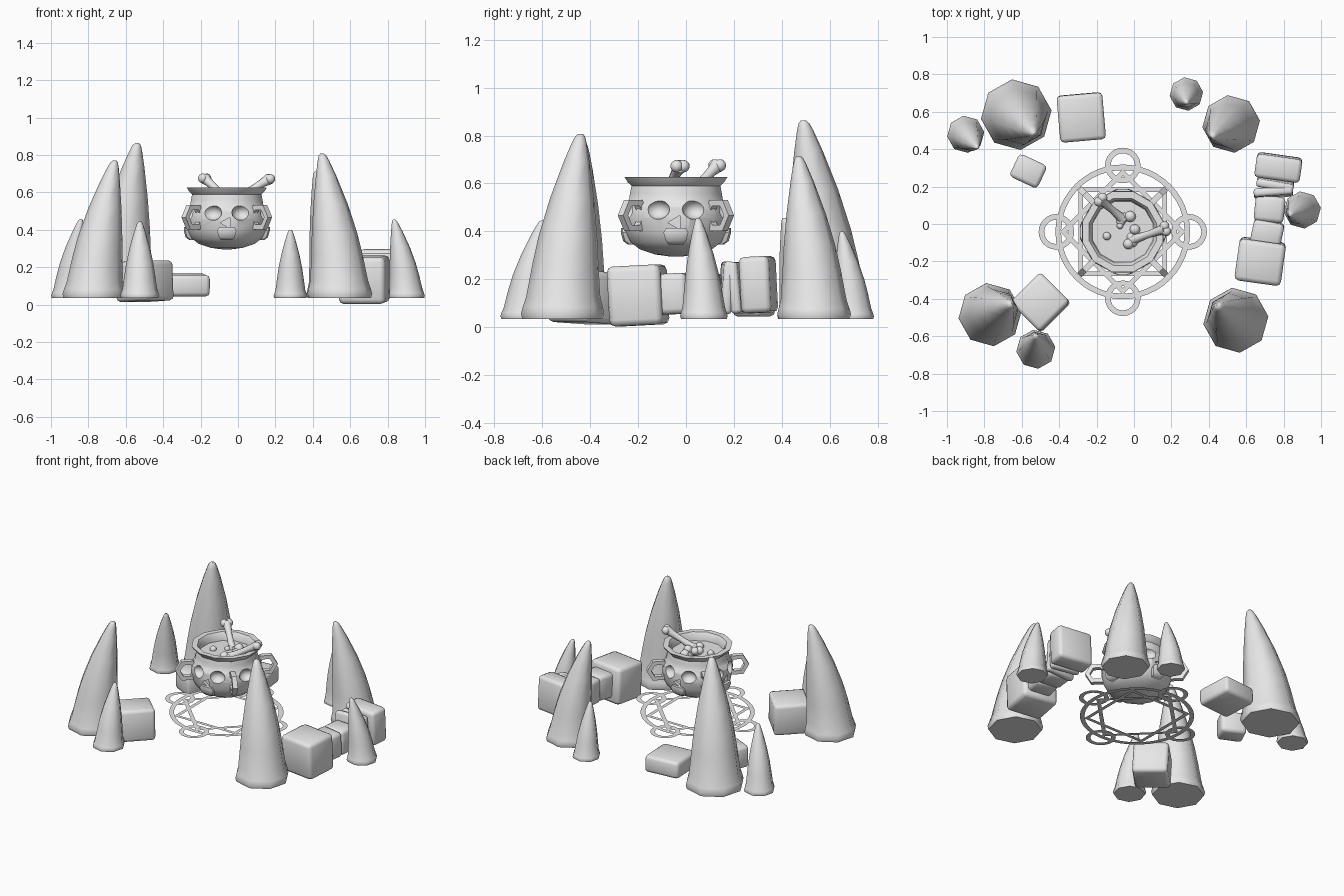
import bpy, bmesh, math
from mathutils import Vector, Matrix

if "Cube" in bpy.data.objects:
    bpy.data.objects.remove(bpy.data.objects["Cube"])

stone = bpy.data.materials.new("grey_stone")
stone.diffuse_color = (0.8, 0.8, 0.8, 1)
stone.use_nodes = True
stone.node_tree.nodes["Principled BSDF"].inputs["Base Color"].default_value = stone.diffuse_color
CX, CY = -0.06, -0.042  # cauldron axis
FLOOR = 0.152           # height of the flat circle


def smooth(ob, angle):
    bpy.ops.object.select_all(action='DESELECT')
    ob.select_set(True)
    bpy.context.view_layer.objects.active = ob
    bpy.ops.object.shade_smooth_by_angle(angle=math.radians(angle))


def finish(bm, name, angle=35):
    bmesh.ops.recalc_face_normals(bm, faces=bm.faces)
    me = bpy.data.meshes.new(name)
    bm.to_mesh(me)
    bm.free()
    me.materials.append(stone)
    ob = bpy.data.objects.new(name, me)
    bpy.context.collection.objects.link(ob)
    smooth(ob, angle)
    return ob


def loft(bm, rings):
    """Skin a list of equal-length point loops and cap both ends."""
    loops = [[bm.verts.new(p) for p in ring] for ring in rings]
    n = len(loops[0])
    for a, b in zip(loops, loops[1:]):
        for i in range(n):
            j = (i + 1) % n
            bm.faces.new((a[i], a[j], b[j], b[i]))
    bm.faces.new(loops[0][::-1])
    bm.faces.new(loops[-1])


def circle(x, y, z, r, n, turn=0.0):
    return [(x + r * math.cos(turn + math.tau * i / n),
             y + r * math.sin(turn + math.tau * i / n), z) for i in range(n)]


# Curved standing stones: eight sides, leaning to their tips
SPIKE = [(0, .96), (.03, 1), (.065, .96), (.12, .89), (.3, .79), (.45, .70),
         (.65, .53), (.85, .31), (.95, .18), (.985, .12), (1, .06)]


def spike(name, x, y, r, tx, ty, top):
    bm = bmesh.new()
    rings = []
    for t, k in SPIKE:
        lean = t ** 1.5
        rings.append(circle(x + (tx - x) * lean, y + (ty - y) * lean,
                            .035 + (top - .035) * t, r * k, 8, .12))
    loft(bm, rings)
    finish(bm, name, 55)


spike("tall_spike_back_left", -.63, .585, .19, -.54, .49, .863)
spike("small_spike_back_left", -.90, .48, .10, -.84, .41, .457)
spike("tall_spike_front_left", -.77, -.485, .17, -.66, -.43, .77)
spike("small_spike_front_left", -.525, -.67, .105, -.525, -.60, .445)
spike("tall_spike_front_right", .545, -.515, .175, .45, -.44, .807)
spike("tall_spike_back_right", .52, .535, .155, .42, .47, .713)
spike("small_spike_back", .28, .695, .09, .28, .65, .40)
spike("small_spike_right", .90, .075, .10, .835, .05, .455)


# Rounded stone blocks
def block(name, loc, size, turn=0, tilt=0, bevel=.022):
    bm = bmesh.new()
    bmesh.ops.create_cube(bm, size=1)
    bmesh.ops.scale(bm, vec=size, verts=bm.verts)
    bmesh.ops.bevel(bm, geom=bm.edges[:], offset=bevel, segments=2,
                    profile=.5, affect='EDGES')
    m = (Matrix.Translation(loc) @ Matrix.Rotation(math.radians(turn), 4, 'Z')
         @ Matrix.Rotation(math.radians(tilt), 4, 'X'))
    bmesh.ops.transform(bm, matrix=m, verts=bm.verts)
    return finish(bm, name, 50)


block("slab_back_left", (-.282, .57, .105), (.245, .25, .115), 5, 2)
block("block_left", (-.565, .283, .12), (.165, .135, .15), -25)
block("block_front_left", (-.50, -.42, .125), (.23, .225, .215), 45, -3)
block("wall_block_back", (.772, .302, .178), (.245, .127, .235), -8, 3)
block("wall_slab_outer", (.755, .215, .165), (.20, .045, .215), -10, 6, .015)
block("wall_slab_inner", (.745, .168, .165), (.21, .045, .22), 4, -4, .015)
block("wall_block_middle", (.725, .08, .14), (.16, .14, .17), -6)
block("wall_block_near", (.712, -.05, .14), (.165, .135, .17), -12, 3)
block("wall_block_front", (.675, -.2, .133), (.25, .225, .25), -8, 3, .025)


# Flat magic circle hovering under the cauldron
def flat_ring(name, x, y, outer, inner, n, turn=0.0):
    bm = bmesh.new()
    a = [bm.verts.new(p) for p in circle(x, y, FLOOR, outer, n, turn)]
    b = [bm.verts.new(p) for p in circle(x, y, FLOOR, inner, n, turn)]
    for i in range(n):
        j = (i + 1) % n
        bm.faces.new((a[i], a[j], b[j], b[i]))
    ob = finish(bm, name)
    if ob.data.polygons[0].normal.z < 0:
        ob.data.flip_normals()


flat_ring("circle_outer", CX, CY, .36, .33, 48)
flat_ring("circle_square", CX, CY, .335, .30, 4, math.pi / 4)
flat_ring("circle_diamond", CX, CY, .335, .30, 4)
for i in range(4):
    a = i * math.pi / 2
    flat_ring("circle_lobe", CX + .355 * math.cos(a), CY + .355 * math.sin(a),
              .095, .065, 24)

# Cauldron body, rim and brew surface in one turned solid
POT = [(.03, .296), (.09, .304), (.155, .325), (.195, .355), (.217, .40),
       (.226, .455), (.222, .505), (.202, .535), (.198, .56), (.192, .59),
       (.208, .605), (.222, .626), (.186, .626), (.172, .605), (.168, .572)]
bm = bmesh.new()
loft(bm, [circle(CX, CY, z, r, 12, math.pi / 12) for r, z in POT])
pot = finish(bm, "cauldron", 40)


def around(a, r, side, z):
    """Point on the cauldron wall facing direction a, shifted sideways."""
    c, s = math.cos(a), math.sin(a)
    return Vector((CX + r * c - side * s, CY + r * s + side * c, z))


# Eye and nose hollows of the four skull faces
bm = bmesh.new()
for i in range(4):
    a = i * math.pi / 2
    for side in (-.078, .078):
        m = (Matrix.Translation(around(a, .215, side, .492))
             @ Matrix.Diagonal((.052, .052, .042, 1)))
        bmesh.ops.create_uvsphere(bm, u_segments=14, v_segments=8, radius=1,
                                  matrix=m)
    m = (Matrix.Translation(around(a, .225, 0, .437))
         @ Matrix.Rotation(a, 4, 'Z') @ Matrix.Rotation(math.pi / 2, 4, 'Y')
         @ Matrix.Rotation(math.pi, 4, 'Z'))
    bmesh.ops.create_cone(bm, cap_ends=True, segments=3, radius1=.034,
                          radius2=.034, depth=.06, matrix=m)
cutter = finish(bm, "skull_hollows")
mod = pot.modifiers.new("hollows", 'BOOLEAN')
mod.operation = 'DIFFERENCE'
mod.object = cutter
bpy.context.view_layer.objects.active = pot
bpy.ops.object.modifier_apply(modifier="hollows")
bpy.data.objects.remove(cutter)
smooth(pot, 40)

# Jaws of the skulls, narrowing downwards
for i in range(4):
    a = i * math.pi / 2
    bm = bmesh.new()
    loft(bm, [[around(a, r, s * w, z) for r, s in
               ((.14, -1), (.14, 1), (front, 1), (front + .008, .5),
                (front + .008, -.5), (front, -1))]
              for z, w, front in ((.345, .03, .192), (.36, .042, .212),
                                  (.395, .052, .222), (.415, .04, .222))])
    finish(bm, "skull_jaw", 40)

# Hexagonal lugs standing upright on the diagonals
for i in range(4):
    a = math.pi / 4 + i * math.pi / 2
    bm = bmesh.new()
    rows = []
    for side in (-.016, .016):
        for R in (.075, .046):
            rows.append([bm.verts.new(around(a, .252 + R * math.cos(t), side,
                                             .467 + R * math.sin(t)))
                         for t in (math.tau * k / 6 for k in range(6))])
    for p, q in ((0, 1), (1, 3), (3, 2), (2, 0)):
        for k in range(6):
            j = (k + 1) % 6
            bm.faces.new((rows[p][k], rows[p][j], rows[q][j], rows[q][k]))
    finish(bm, "hex_lug", 30)


# Bubbles on the brew
def ball(bm, loc, r):
    bmesh.ops.create_uvsphere(bm, u_segments=12, v_segments=8, radius=r,
                              matrix=Matrix.Translation(loc))


for x, y, r in ((-.02, .04, .03), (.005, -.03, .028), (-.03, -.107, .028),
                (-.145, -.065, .022), (-.075, -.01, .018)):
    bm = bmesh.new()
    ball(bm, (x, y, .576), r)
    finish(bm, "bubble", 60)

# Bones sticking out of the brew: flared shaft with two soft knuckles
for tip, root in (((-.178, .13, .675), (-.06, .025, .565)),
                  ((.168, -.025, .672), (-.01, -.085, .565))):
    tip, root = Vector(tip), Vector(root)
    d = tip - root
    turn = d.to_track_quat('Z', 'Y').to_matrix()
    bm = bmesh.new()
    loft(bm, [[root + d * t + turn @ Vector(p) for p in circle(0, 0, 0, r, 10)]
              for t, r in ((0, .03), (.2, .022), (.5, .019), (.8, .023), (1, .031))])
    across = d.cross(Vector((0, 0, 1))).normalized()
    for end in (tip, root):
        for side in (-.015, .015):
            ball(bm, end + across * side, .026)
    finish(bm, "bone", 60)
